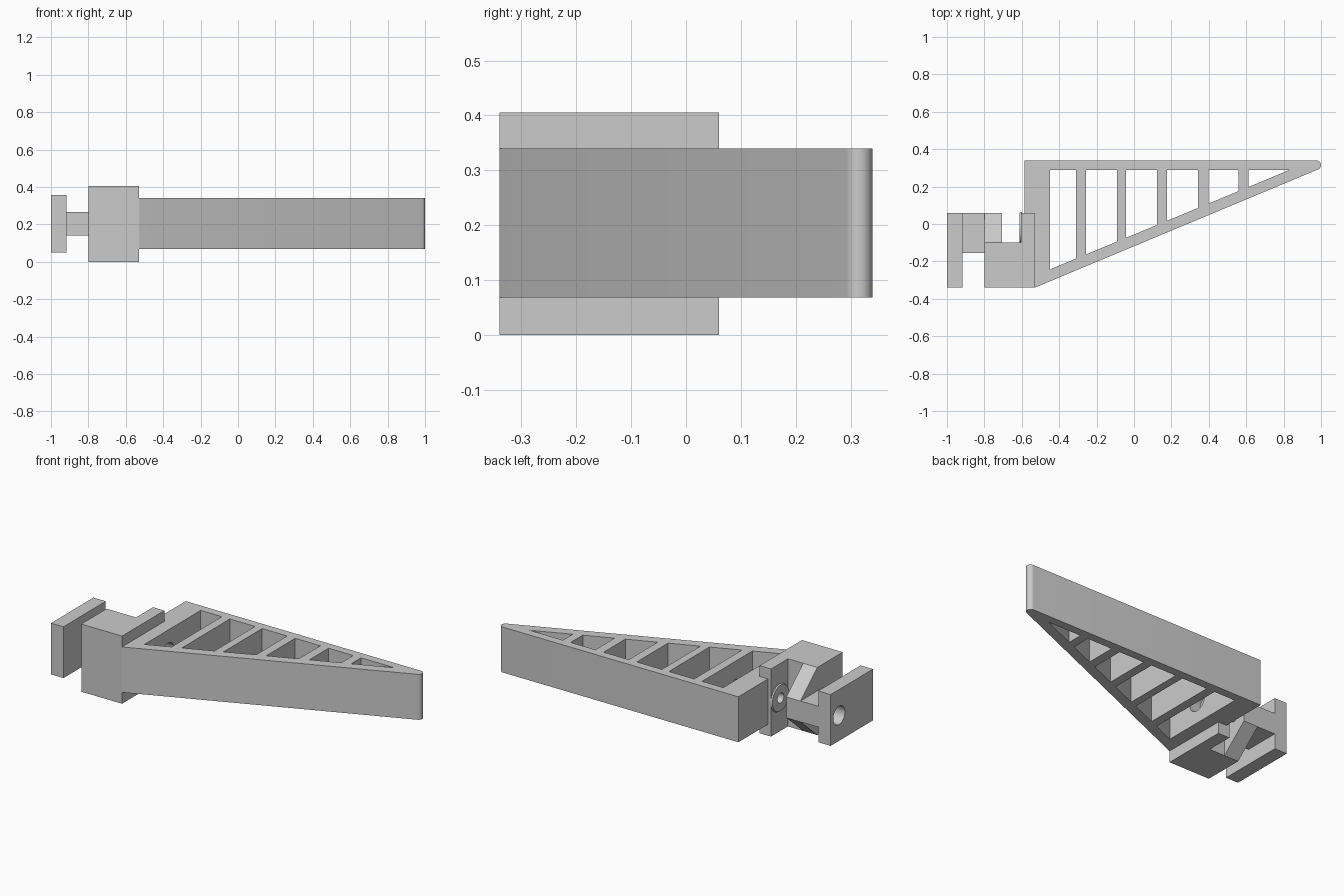
import bpy, bmesh, math
from mathutils import Matrix, Vector

cube = bpy.data.objects.get("Cube")
if cube:
    bpy.data.objects.remove(cube, do_unlink=True)

grey = bpy.data.materials.new("light_grey")
grey.use_nodes = True
grey.diffuse_color = (0.6, 0.6, 0.6, 1)
grey.node_tree.nodes["Principled BSDF"].inputs["Base Color"].default_value = (0.6, 0.6, 0.6, 1)


def finish(name, bm):
    bmesh.ops.recalc_face_normals(bm, faces=bm.faces)
    mesh = bpy.data.meshes.new(name)
    bm.to_mesh(mesh)
    bm.free()
    mesh.materials.append(grey)
    ob = bpy.data.objects.new(name, mesh)
    bpy.context.collection.objects.link(ob)
    return ob


def prism(name, points, low, high, axis="z"):
    """Extrude an xy outline along z, or a yz outline along x."""
    bm = bmesh.new()
    place = (lambda a, b: (a, b, low)) if axis == "z" else (lambda a, b: (low, a, b))
    face = bm.faces.new([bm.verts.new(place(*p)) for p in points])
    out = bmesh.ops.extrude_face_region(bm, geom=[face])
    step = Vector((0, 0, high - low)) if axis == "z" else Vector((high - low, 0, 0))
    bmesh.ops.translate(bm, vec=step, verts=[v for v in out["geom"] if isinstance(v, bmesh.types.BMVert)])
    return finish(name, bm)


def box(name, x0, x1, y0, y1, z0, z1):
    return prism(name, [(x0, y0), (x1, y0), (x1, y1), (x0, y1)], z0, z1)


PIVOT_Y, MID = -0.02, 0.2025


def rod(name, x0, x1, radius, end_radius=None):
    """Round bar along x on the pivot axis."""
    bm = bmesh.new()
    turn = Matrix.Translation(((x0 + x1) / 2, PIVOT_Y, MID)) @ Matrix.Rotation(math.pi / 2, 4, "Y")
    bmesh.ops.create_cone(bm, cap_ends=True, segments=32, radius1=radius,
                          radius2=end_radius or radius, depth=x1 - x0, matrix=turn)
    return finish(name, bm)


def cut(target, *cutters):
    for cutter in cutters:
        cutter.hide_render = True
        mod = target.modifiers.new("cut", "BOOLEAN")
        mod.operation, mod.solver, mod.object = "DIFFERENCE", "EXACT", cutter
        bpy.context.view_layer.objects.active = target
        bpy.ops.object.modifier_apply(modifier=mod.name)
        bpy.data.objects.remove(cutter, do_unlink=True)


def pivot_hole():
    return rod("pivot_hole", -1.1, -0.3, 0.03)


# Tapered arm with a rounded tip
tip = [(0.975 + 0.025 * math.cos(a), 0.315 + 0.025 * math.sin(a))
       for a in (math.radians(-67 + i * 157 / 10) for i in range(11))]
arm = prism("tapered_arm", [(-0.585, -0.30), (-0.53, -0.34)] + tip + [(-0.585, 0.34)], 0.068, 0.34)

# Openings between the ribs, following the slanted side
slant = lambda x: -0.243 + 0.415 * (x + 0.45)
for x0, x1 in [(-0.45, -0.31), (-0.257, -0.09), (-0.043, 0.123), (0.176, 0.342), (0.397, 0.56)]:
    cut(arm, prism("opening", [(x0, slant(x0)), (x1, slant(x1)), (x1, 0.29), (x0, 0.29)], -0.1, 0.5))
cut(arm, prism("tip_opening", [(0.612, slant(0.612)), (0.834, 0.29), (0.612, 0.29)], -0.1, 0.5))
cut(arm, pivot_hole(), rod("nut_recess", -0.52, -0.4, 0.06))

# Hinge block with its upright cheek
block = prism("hinge_block", [(-0.80, -0.34), (-0.53, -0.34), (-0.53, 0.06), (-0.605, 0.06),
                              (-0.605, -0.10), (-0.80, -0.10)], 0, 0.405)
cut(block, rod("pivot_hole", -0.7, -0.3, 0.03), rod("nut_recess", -0.52, -0.4, 0.06))

# Raised washer around the pivot
washer = rod("pivot_washer", -0.613, -0.60, 0.078, 0.085)
cut(washer, pivot_hole())

# Gusset narrowing from the block down to the stem
gusset = prism("gusset", [(-0.11, 0.0), (-0.10, 0.0), (0.06, 0.14), (0.06, 0.265),
                          (-0.10, 0.405), (-0.11, 0.405)], -0.80, -0.706, "x")
cut(gusset, pivot_hole())

# Stem joining the gusset to the end plate
stem = box("stem", -0.925, -0.795, -0.155, 0.0595, 0.14, 0.265)
cut(stem, pivot_hole())

# End plate with a wide bolt hole
plate = box("end_plate", -1.0, -0.918, -0.34, 0.06, 0.05, 0.357)
cut(plate, rod("bolt_hole", -1.1, -0.925, 0.055), pivot_hole())

for ob in (arm, block, washer, gusset, stem, plate):
    bpy.ops.object.select_all(action="DESELECT")
    ob.select_set(True)
    bpy.context.view_layer.objects.active = ob
    bpy.ops.object.shade_smooth_by_angle(angle=math.radians(30))
